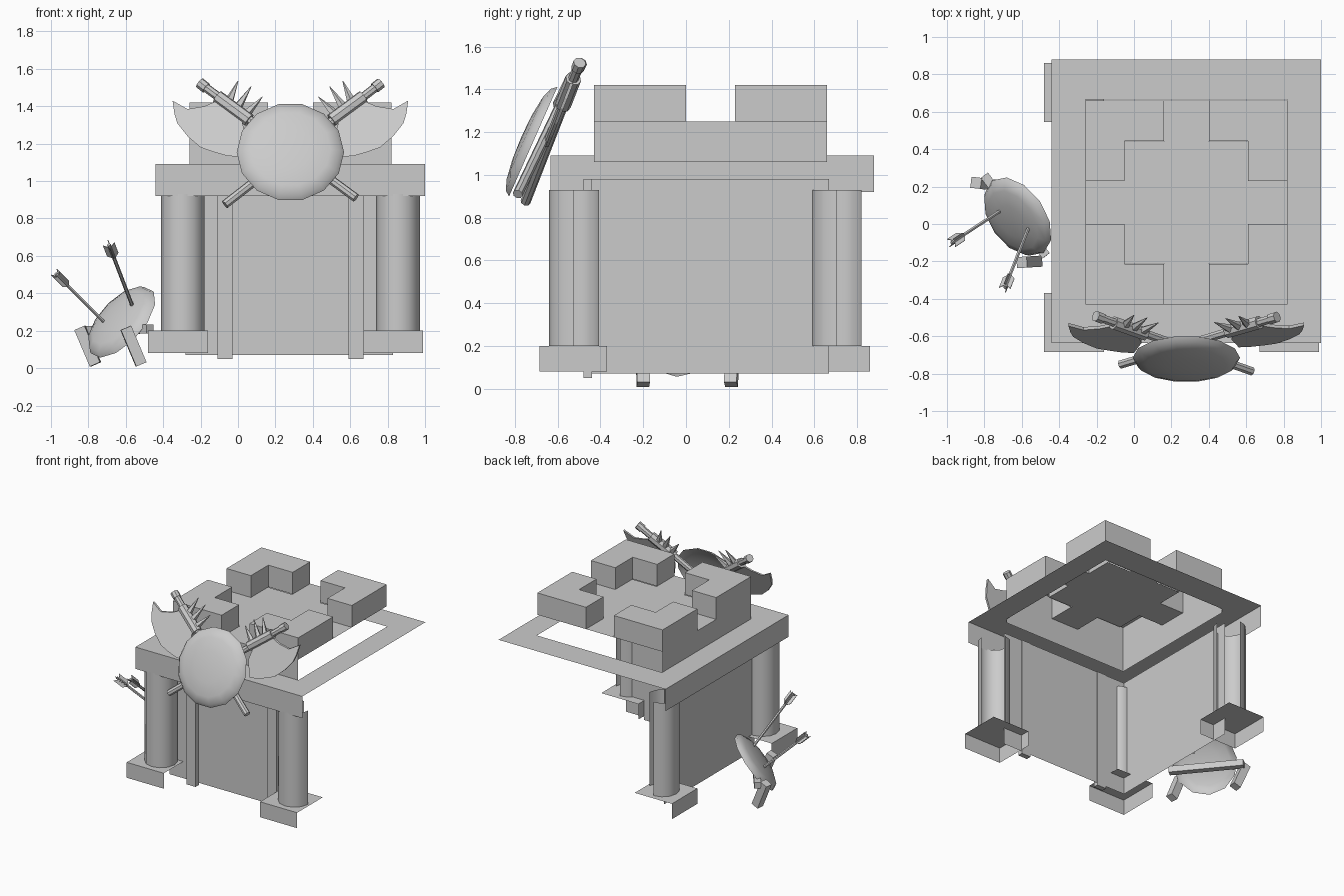
import bpy, bmesh, math
from mathutils import Vector, Matrix

if "Cube" in bpy.data.objects:
    bpy.data.objects.remove(bpy.data.objects["Cube"])


def mesh(name, verts, faces, smooth=False, fix=False):
    me = bpy.data.meshes.new(name)
    me.from_pydata([tuple(v) for v in verts], [], faces)
    if fix:
        bm = bmesh.new()
        bm.from_mesh(me)
        bmesh.ops.recalc_face_normals(bm, faces=bm.faces)
        bm.to_mesh(me)
        bm.free()
    ob = bpy.data.objects.new(name, me)
    bpy.context.collection.objects.link(ob)
    if smooth:
        for o in bpy.context.selected_objects:
            o.select_set(False)
        bpy.context.view_layer.objects.active = ob
        ob.select_set(True)
        bpy.ops.object.shade_smooth_by_angle(angle=math.radians(40))
    return ob


SIDES = {'bottom': (0, 3, 2, 1), 'top': (4, 5, 6, 7), 'front': (0, 1, 5, 4),
         'right': (1, 2, 6, 5), 'back': (2, 3, 7, 6), 'left': (3, 0, 4, 7)}


def box(name, x, y, z, sides=tuple(SIDES)):
    v = [(x[i], y[j], z[k]) for k in (0, 1) for i, j in ((0, 0), (1, 0), (1, 1), (0, 1))]
    return mesh(name, v, [SIDES[s] for s in sides])


def tiles(name, rects, z):
    v, f = [], []
    for x0, x1, y0, y1 in rects:
        n = len(v)
        v += [(x0, y0, z), (x1, y0, z), (x1, y1, z), (x0, y1, z)]
        f.append((n, n + 1, n + 2, n + 3))
    return mesh(name, v, f)


def prism(name, outline, depth, caps=(True, True)):
    """Extrude a 3D outline along the depth vector."""
    n = len(outline)
    d = Vector(depth)
    v = [Vector(p) for p in outline] + [Vector(p) + d for p in outline]
    f = [(i, (i + 1) % n, (i + 1) % n + n, i + n) for i in range(n)]
    if caps[0]:
        f.append(tuple(reversed(range(n))))
    if caps[1]:
        f.append(tuple(range(n, 2 * n)))
    return mesh(name, v, f, fix=all(caps))


def frame(a, b):
    a, b = Vector(a), Vector(b)
    return Matrix.Translation(a) @ (b - a).to_track_quat('Z', 'Y').to_matrix().to_4x4(), (b - a).length


def rod(name, a, b, r0, r1=None, n=8, smooth=True):
    r1 = r0 if r1 is None else r1
    m, L = frame(a, b)
    v = []
    for r, h in ((r0, 0), (r1, L)):
        v += [m @ Vector((r * math.cos((i + .5) * math.tau / n), r * math.sin((i + .5) * math.tau / n), h))
              for i in range(n)]
    f = [(i, (i + 1) % n, (i + 1) % n + n, i + n) for i in range(n)]
    f += [tuple(reversed(range(n))), tuple(range(n, 2 * n))]
    return mesh(name, v, f, smooth)


def shield(name, centre, normal, R, n=14):
    """Shallow dome, open at the back."""
    m, _ = frame(centre, Vector(centre) + Vector(normal))
    prof = [(1, 0), (.93, .025), (.75, .043), (.4, .056)]
    v = [m @ Vector((R * r * math.cos(i * math.tau / n), R * r * math.sin(i * math.tau / n), h))
         for r, h in prof for i in range(n)] + [m @ Vector((0, 0, .06))]
    f = [(k * n + i, k * n + (i + 1) % n, (k + 1) * n + (i + 1) % n, (k + 1) * n + i)
         for k in range(3) for i in range(n)]
    f += [(3 * n + i, 3 * n + (i + 1) % n, 4 * n) for i in range(n)]
    return mesh(name, v, f, True)


# tower walls: only the front and left sides exist
FL = ('front', 'left')
box('tower_walls', (-.28, .83), (-.445, .67), (.07, .98), FL)
for i, x in enumerate((-.11, .59)):
    box(f'front_strip_{i}', (x, x + .08), (-.48, -.44), (.05, .98))

# corner pillars with square bases
for name, cx, cy, full in (('front_left', -.295, -.525, True), ('front_right', .855, -.525, False),
                           ('back_left', -.295, .705, False)):
    n, r = 12, .117
    ring = [(cx + r * math.cos(i * math.tau / n), cy + r * math.sin(i * math.tau / n)) for i in range(n)]
    verts = [(x, y, .2) for x, y in ring] + [(x, y, .93) for x, y in ring]
    faces = [(i, (i + 1) % n, (i + 1) % n + n, i + n) for i in range(n)
             if full or math.cos((i + .5) * math.tau / n - math.pi / 4) < .75]
    mesh(name + '_pillar', verts, faces, True)
    box(name + '_base', (cx - .185, cx + .135), (cy - .16, cy + .155), (.08, .2), ('top',) + FL)

# overhanging slab: rim on two sides, open ring on top
box('slab_rim', (-.44, 1), (-.635, .88), (.92, 1.09), FL)
tiles('slab_top', [(-.44, 1, -.635, -.43), (-.44, 1, .665, .88),
                   (-.44, -.26, -.43, .665), (.82, 1, -.43, .665)], 1.09)

# battlement: parapet, cross-shaped floor and four L-shaped merlons
box('parapet', (-.26, .82), (-.43, .66), (1.06, 1.25), FL)
tiles('roof_floor', [(-.05, .61, -.21, .44), (.16, .4, -.43, -.21), (.16, .4, .44, .66),
                     (-.26, -.05, 0, .23), (.61, .82, 0, .23)], 1.25)
L_SHAPE = [(0, 0), (.42, 0), (.42, .215), (.21, .215), (.21, .43), (0, .43)]
for sx, ox in ((1, -.26), (-1, .82)):
    for sy, oy in ((1, -.43), (-1, .66)):
        pts = [(ox + sx * x, oy + sy * y, 1.25) for x, y in L_SHAPE]
        if sx * sy < 0:
            pts.reverse()
        prism('merlon', pts, (0, 0, .17), (False, True))

# large shield over the front with two crossed axes
shield('front_shield', (.28, -.715, 1.155), (0, -.915, .404), .287)
BLADE = [(-.35, 1.43), (-.27, 1.385), (-.18, 1.4), (-.11, 1.43), (.02, 1.33), (.04, 1.24), (0, 1.13),
         (-.06, 1.135), (-.13, 1.155), (-.2, 1.18), (-.27, 1.24), (-.325, 1.31), (-.34, 1.36)]
for side, flip, off, slope in (('left', 1, -.6, .48), ('right', -1, -.585, .39)):
    def P(x, z, dy=0):
        return Vector((.28 + flip * (x - .28), off + slope * (z - 1.3) + dy, z))
    end = (.63, .91) if flip == 1 else (.63, .875)
    rod(side + '_axe_handle', P(-.2, 1.52), P(*end), .024)
    rod(side + '_axe_pommel', P(-.205, 1.525), P(-.17, 1.497), .03)
    rod(side + '_axe_socket', P(-.11, 1.45), P(.06, 1.325), .037)
    prism(side + '_axe_blade', [P(x, z, -.008) for x, z in BLADE], (0, .016, 0))
    for (bx, bz), tip in (((-.05, 1.42), (0, 1.535)), ((-.005, 1.39), (.07, 1.505)), ((.04, 1.355), (.13, 1.45))):
        rod(side + '_axe_spike', P(bx, bz), P(*tip), .026, .002, 5, False)

# small shield leaning beside the tower
shield('side_shield', (-.62, .04, .245), (-.65, -.46, .60), .237, 12)
for i, (a, b) in enumerate((((-.845, .22, .215), (-.762, .21, .02)), ((-.6, -.205, .215), (-.518, -.2, .02)))):
    rod(f'shield_stand_leg_{i}', a, b, .042, n=4, smooth=False)
rod('shield_stand_bar', (-.80, .26, .2), (-.47, -.17, .21), .034, n=4, smooth=False)

# arrows stuck in the small shield, with crossed notched feathers
FEATHER = [(0, -.11), (.032, -.075), (.032, .005), (0, -.025), (-.032, .005), (-.032, -.075)]
for i, (a, b) in enumerate((((-.70, .08, .23), (-.975, -.1, .505)), ((-.56, -.01, .32), (-.69, -.34, .66)))):
    rod(f'arrow_shaft_{i}', a, b, .01, n=6)
    m, length = frame(a, b)
    for k in range(2):
        pts = [m @ Matrix.Rotation(k * math.pi / 2 + .4, 4, 'Z') @ Vector((x, -.002, length + h)) for x, h in FEATHER]
        q = m.to_3x3() @ Matrix.Rotation(k * math.pi / 2 + .4, 3, 'Z') @ Vector((0, .004, 0))
        prism(f'arrow_feather_{i}_{k}', pts, q)
